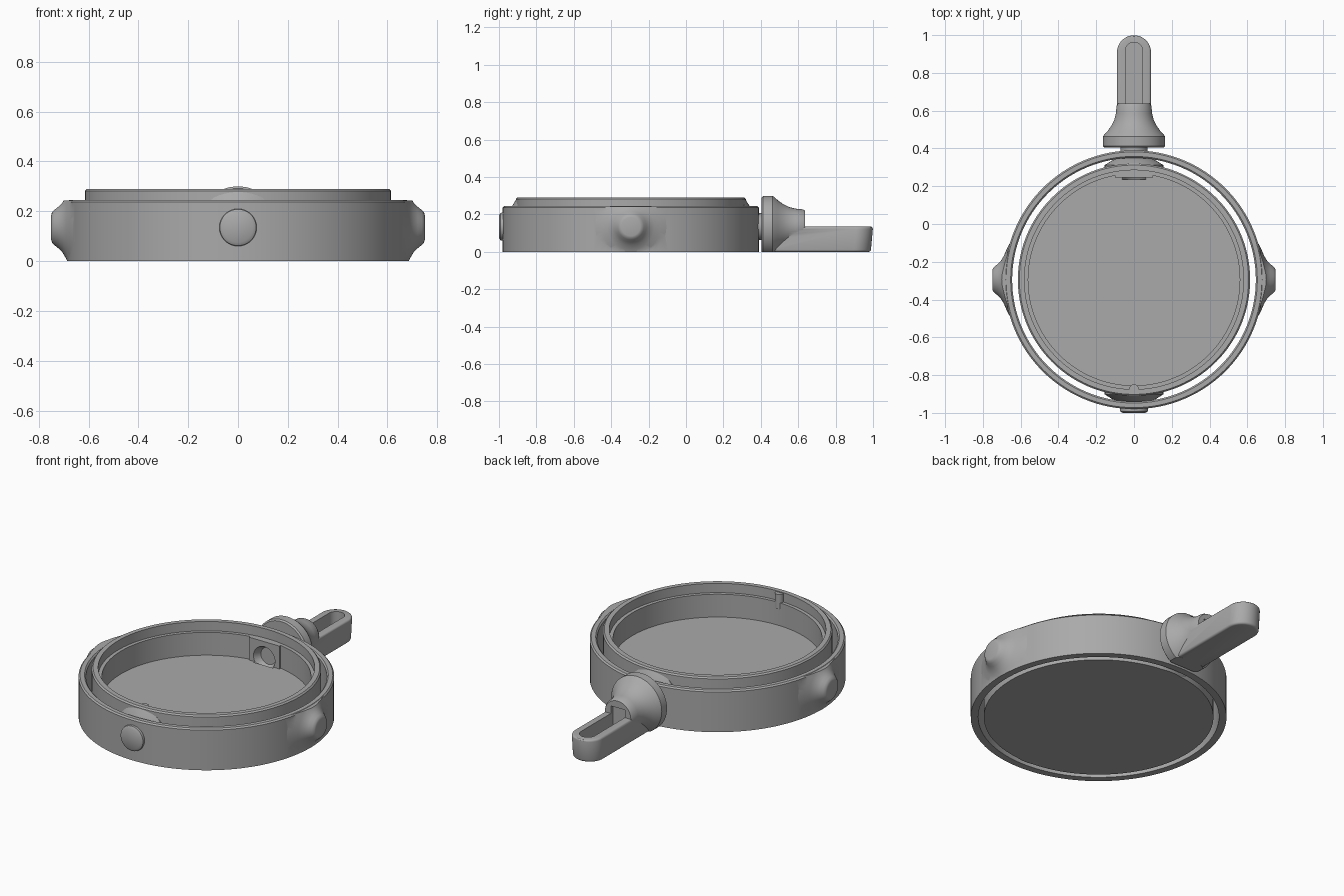
import bpy, bmesh, math
from mathutils import Matrix, Vector

cube = bpy.data.objects.get("Cube")
if cube:
    bpy.data.objects.remove(cube)

grey = bpy.data.materials.new("satin_grey")
grey.use_nodes = True
COLOUR = (0.4, 0.4, 0.4, 1)
grey.diffuse_color = COLOUR
grey.node_tree.nodes["Principled BSDF"].inputs["Base Color"].default_value = COLOUR

CY = -0.295      # centre of the ring in y
AXIS_Z = 0.135   # height of the pivot axis
TO_X = Matrix.Rotation(math.pi / 2, 4, 'Y')
TO_Y = Matrix.Rotation(-math.pi / 2, 4, 'X')


def finish(name, bm):
    bmesh.ops.recalc_face_normals(bm, faces=bm.faces)
    mesh = bpy.data.meshes.new(name)
    bm.to_mesh(mesh)
    bm.free()
    mesh.materials.append(grey)
    obj = bpy.data.objects.new(name, mesh)
    bpy.context.collection.objects.link(obj)
    return obj


def clip(bm, z, keep):
    """Cut flat at height z, keeping the side keep points to."""
    cut = bmesh.ops.bisect_plane(
        bm, geom=bm.verts[:] + bm.edges[:] + bm.faces[:],
        plane_co=(0, 0, z), plane_no=(0, 0, keep), clear_inner=True)
    edges = [e for e in cut["geom_cut"] if isinstance(e, bmesh.types.BMEdge)]
    if edges:
        bmesh.ops.edgeloop_fill(bm, edges=edges)


def lathe(name, profile, matrix, steps=64, low=None, high=None, closed=False):
    """Revolve (radius, height) points about local z."""
    bm = bmesh.new()
    verts = [bm.verts.new((r, 0, h)) for r, h in profile]
    pairs = list(zip(verts, verts[1:]))
    if closed:
        pairs.append((verts[-1], verts[0]))
    edges = [bm.edges.new(p) for p in pairs]
    bmesh.ops.spin(bm, geom=verts + edges, cent=(0, 0, 0), axis=(0, 0, 1),
                   angle=2 * math.pi, steps=steps)
    bmesh.ops.remove_doubles(bm, verts=bm.verts, dist=1e-4)
    bm.transform(matrix)
    if low is not None:
        clip(bm, low, 1)
    if high is not None:
        clip(bm, high, -1)
    return finish(name, bm)


def stadium(name, half, y0, y1, z0, z1, taper=0.0):
    """Vertical slab with one round end towards +y."""
    bm = bmesh.new()
    end = y1 - half
    pts = [(half, y0), (-half, y0)]
    pts += [(-half * math.cos(a * math.pi / 24), end + half * math.sin(a * math.pi / 24))
            for a in range(25)]
    face = bm.faces.new([bm.verts.new((x, y, z1)) for x, y in pts])
    out = bmesh.ops.extrude_face_region(bm, geom=[face])
    for v in (g for g in out["geom"] if isinstance(g, bmesh.types.BMVert)):
        v.co.z = z0
        if v.co.y > end - 0.01:
            v.co.y -= taper
    return finish(name, bm)


def box(name, lo, hi):
    bm = bmesh.new()
    bmesh.ops.create_cube(bm, size=1)
    for v in bm.verts:
        v.co = Vector([(h if c > 0 else l) for c, l, h in zip(v.co, lo, hi)])
    return finish(name, bm)


def apply(obj, kind, **settings):
    mod = obj.modifiers.new(kind.lower(), kind)
    for key, value in settings.items():
        setattr(mod, key, value)
    bpy.context.view_layer.objects.active = obj
    bpy.ops.object.modifier_apply(modifier=mod.name)


def combine(obj, other, operation):
    apply(obj, 'BOOLEAN', object=other, operation=operation, solver='EXACT')
    bpy.data.objects.remove(other)


def at(y, turn, x=0.0):
    return Matrix.Translation((x, y, AXIS_Z)) @ turn


centre = Matrix.Translation((0, CY, 0))
BACK, FRONT = TO_Y, TO_Y @ Matrix.Rotation(math.pi, 4, 'X')

# Outer ring with flared side grips
ring = lathe("outer_ring", [(0.645, 0), (0.685, 0), (0.685, 0.237), (0.677, 0.245),
                            (0.653, 0.245), (0.645, 0.237)], centre, 128, closed=True)
grip = [(0, 0.66), (0.19, 0.66), (0.155, 0.677), (0.125, 0.69), (0.1, 0.705), (0.083, 0.722),
        (0.07, 0.738), (0.06, 0.747), (0.05, 0.75), (0, 0.75)]
for side in (1, -1):
    turn = TO_X if side > 0 else TO_X @ Matrix.Rotation(math.pi, 4, 'X')
    combine(ring, lathe("side_grip", grip, at(CY, turn), 64, 0.0, 0.243), 'UNION')

# Inner dish with a stepped rim
dish = lathe("inner_dish", [(0, 0), (0.615, 0), (0.615, 0.282), (0.607, 0.29), (0.58, 0.29),
                            (0.58, 0.235), (0.56, 0.235), (0.56, 0.1), (0, 0.1)], centre, 128)

# Pad and conical socket inside the back of the dish
combine(dish, box("socket_pad", (-0.1, 0.245, 0.09), (0.1, 0.3, 0.235)), 'UNION')
combine(dish, lathe("socket_cutter", [(0, 0), (0.075, 0), (0.025, 0.1), (0, 0.1)],
                    at(0.235, BACK), 32), 'DIFFERENCE')

# Locating pip at the front of the rim
pip = lathe("locating_pip", [(0, 0.2), (0.025, 0.2), (0.025, 0.285), (0, 0.285)],
            Matrix.Translation((0, -0.873, 0)), 24)

# Conical pivots between dish and ring
pivot = [(0, 0.58), (0.155, 0.58), (0.155, 0.607), (0.115, 0.632), (0.05, 0.66), (0, 0.66)]
pivots = [lathe(n + "_pivot", pivot, at(CY, t), 48, 0.0)
          for n, t in (("back", BACK), ("front", FRONT))]

# Front button and back shaft
button = lathe("front_button", [(0, 0.66), (0.066, 0.66), (0.075, 0.688), (0.073, 0.697),
                                (0.06, 0.705), (0, 0.705)], at(CY, FRONT), 48)
shaft = lathe("knob_shaft", [(0, 0.36), (0.072, 0.36), (0.072, 0.42), (0, 0.42)],
              at(0, BACK), 48)

# Flared knob with a slotted lever
knob = lathe("knob", [(0, 0.405), (0.157, 0.405), (0.165, 0.413), (0.165, 0.462), (0.158, 0.472),
                      (0.14, 0.492), (0.12, 0.52), (0.105, 0.55), (0.096, 0.585), (0.092, 0.625),
                      (0.085, 0.637), (0, 0.637)], at(0, BACK), 64, 0.0)
lever = stadium("lever", 0.09, 0.47, 1.0, 0.0, 0.135, 0.012)
apply(lever, 'BEVEL', width=0.012, segments=3, limit_method='ANGLE', angle_limit=1.2)
for v in lever.data.vertices:
    v.co.z = max(v.co.z, 0)
combine(knob, lever, 'UNION')
slot = stadium("slot_cutter", 0.046, 0.615, 0.962, 0.05, 0.18)
combine(knob, slot, 'DIFFERENCE')

# Smooth shading with crisp edges
bpy.ops.object.select_all(action='DESELECT')
for obj in [ring, dish, pip, button, shaft, knob] + pivots:
    obj.select_set(True)
bpy.context.view_layer.objects.active = ring
bpy.ops.object.shade_smooth_by_angle(angle=math.radians(32))
